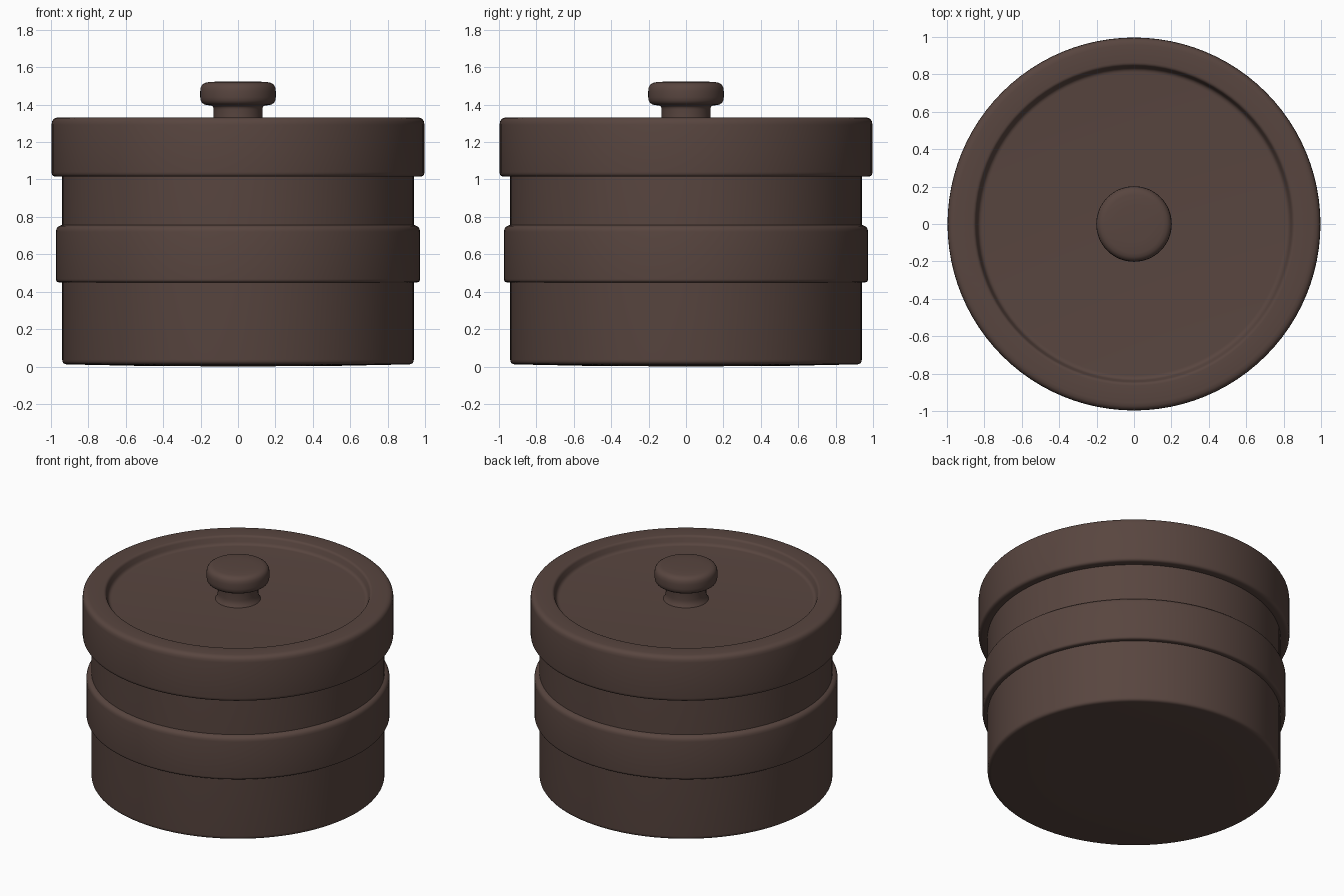
import bpy, bmesh, math

if "Cube" in bpy.data.objects:
    bpy.data.objects.remove(bpy.data.objects["Cube"])

SEGMENTS = 96

# Single dark brown colour
brown = bpy.data.materials.new("dark brown")
brown.diffuse_color = (0.098, 0.060, 0.050, 1.0)
brown.use_nodes = True
brown.node_tree.nodes["Principled BSDF"].inputs["Base Color"].default_value = brown.diffuse_color


def round_corners(points, steps=4):
    """Round each (r, z, radius) corner of an open profile."""
    out = []
    for i, (r, z, rad) in enumerate(points):
        if rad == 0 or i in (0, len(points) - 1):
            out.append((r, z))
            continue
        ends = []
        for q in (points[i - 1], points[i + 1]):
            d = math.hypot(q[0] - r, q[1] - z)
            ends.append((r + (q[0] - r) * rad / d, z + (q[1] - z) * rad / d))
        a, b = ends
        for k in range(steps + 1):
            t = k / steps
            out.append(tuple((1 - t) ** 2 * a[j] + 2 * t * (1 - t) * (r, z)[j]
                             + t * t * b[j] for j in (0, 1)))
    return out


def lathe(name, points):
    """Spin a profile around z into a smooth part."""
    bm = bmesh.new()
    profile = round_corners(points)
    verts = [bm.verts.new((r, 0, z)) for r, z in profile]
    edges = [bm.edges.new(pair) for pair in zip(verts, verts[1:])]
    bmesh.ops.spin(bm, geom=verts + edges, cent=(0, 0, 0), axis=(0, 0, 1),
                   angle=math.tau, steps=SEGMENTS)
    bmesh.ops.remove_doubles(bm, verts=bm.verts, dist=0.0001)
    bmesh.ops.recalc_face_normals(bm, faces=bm.faces)
    # open profiles: make sure faces on the outer wall point outwards
    wall = max(bm.faces, key=lambda f: f.calc_center_median().xy.length)
    if wall.normal.xy.dot(wall.calc_center_median().xy) < 0:
        bmesh.ops.reverse_faces(bm, faces=bm.faces)
    mesh = bpy.data.meshes.new(name)
    bm.to_mesh(mesh)
    bm.free()
    mesh.materials.append(brown)
    obj = bpy.data.objects.new(name, mesh)
    bpy.context.collection.objects.link(obj)
    bpy.ops.object.select_all(action='DESELECT')
    obj.select_set(True)
    bpy.context.view_layer.objects.active = obj
    bpy.ops.object.shade_smooth_by_angle(angle=math.radians(35))
    return obj


# Pot body with a very slightly domed base
lathe("pot_body", [(0, 0, 0), (0.55, 0.004, 0), (0.94, 0.012, 0.025),
                   (0.94, 1.02, 0)])

# Raised band around the middle
lathe("middle_band", [(0.938, 0.45, 0), (0.973, 0.45, 0.018),
                      (0.973, 0.75, 0.03), (0.938, 0.757, 0)])

# Lid with a rim and a shallow recessed top
lathe("lid", [(0.938, 1.015, 0), (0.997, 1.015, 0.025), (0.997, 1.332, 0.04),
              (0.85, 1.332, 0.015), (0.83, 1.275, 0.02), (0, 1.285, 0)])

# Knob with a flared neck and rounded cap
lathe("lid_knob", [(0.15, 1.275, 0), (0.13, 1.31, 0.02), (0.13, 1.395, 0.02),
                   (0.202, 1.40, 0.04), (0.202, 1.518, 0.045), (0.1, 1.524, 0),
                   (0, 1.525, 0)])
